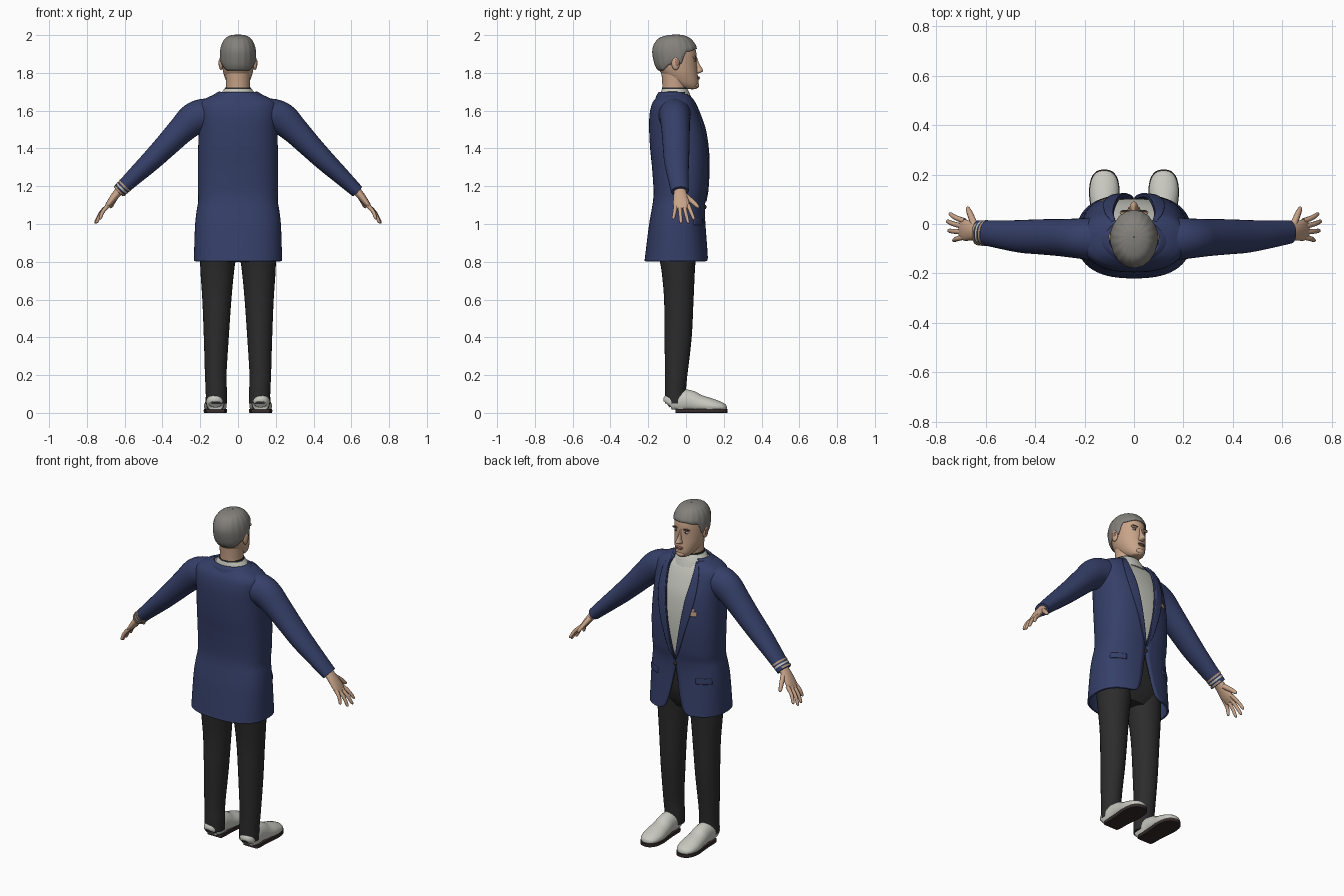
import bpy, bmesh
from math import sin, cos, asin, pi, radians
from mathutils import Vector

if "Cube" in bpy.data.objects:
    bpy.data.objects.remove(bpy.data.objects["Cube"])


def material(name, r, g, b):
    m = bpy.data.materials.new(name)
    m.use_nodes = True
    m.diffuse_color = (r, g, b, 1)
    m.node_tree.nodes["Principled BSDF"].inputs["Base Color"].default_value = (r, g, b, 1)
    return m


NAVY = material("navy cloth", .036, .05, .14)
BLACK = material("black cloth", .025, .025, .025)
WHITE = material("off white", .58, .58, .53)
SKIN = material("skin", .58, .37, .25)
HAIR = material("grey hair", .23, .22, .20)
SOLE = material("dark brown", .035, .025, .024)
TAN = material("tan trim", .50, .33, .22)
LIP = material("lip", .38, .19, .14)


def finish(name, bm, mat, mirror=False, thick=0):
    bmesh.ops.recalc_face_normals(bm, faces=bm.faces)
    me = bpy.data.meshes.new(name)
    bm.to_mesh(me)
    bm.free()
    me.materials.append(mat)
    me.shade_smooth()
    me.set_sharp_from_angle(angle=radians(45))
    ob = bpy.data.objects.new(name, me)
    bpy.context.scene.collection.objects.link(ob)
    if thick:
        s = ob.modifiers.new("thickness", "SOLIDIFY")
        s.thickness, s.offset = thick, 0
    if mirror:
        ob.modifiers.new("both sides", "MIRROR")
    return ob


def spline(rows, u):
    """Smooth value between rows of numbers, u counted in rows."""
    i = min(int(u), len(rows) - 2)
    f = u - i
    a, b, c, d = (rows[max(0, min(k, len(rows) - 1))] for k in range(i - 1, i + 3))
    return [q + f * (r - p) / 2 + f * f * (p - 2.5 * q + 2 * r - s / 2)
            + f ** 3 * (s - p + 3 * (q - r)) / 2 for p, q, r, s in zip(a, b, c, d)]


def skin_rings(bm, rings, closed, caps):
    vs = [[bm.verts.new(p) for p in ring] for ring in rings]
    n = len(vs[0])
    for a, b in zip(vs, vs[1:]):
        for j in range(n if closed else n - 1):
            k = (j + 1) % n
            bm.faces.new((a[j], a[k], b[k], b[j]))
    if caps:
        bm.faces.new(vs[0])
        bm.faces.new(vs[-1])


def patch(name, mat, f, nu=40, nt=48, closed=False, caps=False, **kw):
    """Surface from f(a, b), a and b running from 0 to 1."""
    bm = bmesh.new()
    m = nt if closed else nt - 1
    skin_rings(bm, [[f(i / (nu - 1), j / m) for j in range(nt)] for i in range(nu)], closed, caps)
    return finish(name, bm, mat, **kw)


def tube(name, mat, rows, n=20, side=(0, 1, 0), steps=5, lo=None, hi=None, mirror=True):
    """Tube through rows of x, y, z, radius across the side vector, radius along it."""
    bm, rings, side = bmesh.new(), [], Vector(side)
    total = (len(rows) - 1) * steps
    for i in range(total + 1):
        u = i / steps
        x, y, z, rn, rs = spline(rows, u)
        t = Vector(spline(rows, min(u + .05, len(rows) - 1))[:3]) - Vector(spline(rows, max(u - .05, 0))[:3])
        nrm = side.cross(t).normalized()
        s = t.cross(nrm).normalized()
        ring = []
        for j in range(n):
            a = 2 * pi * j / n
            p = Vector((x, y, z)) + nrm * rn * cos(a) + s * rs * sin(a)
            if lo is not None:
                p.z = min(max(p.z, lo), hi)
            ring.append(p)
        rings.append(ring)
    skin_rings(bm, rings, True, True)
    return finish(name, bm, mat, mirror)


def point(rows, u, t, off=0., p=1.):
    """Point on a body of rows z, half width, front y, back y; t is 0 at the face side."""
    z, w, yf, yb = spline(rows, u)[:4]
    s, c = sin(t), cos(t)
    x = (w + off) * abs(s) ** p * (1 if s > 0 else -1)
    y = ((yf - yb) / 2 + off) * abs(c) ** p * (1 if c > 0 else -1)
    return Vector((x, (yf + yb) / 2 + y, z))


def loft(name, mat, rows, off=0., p=1., u0=0, caps=True, **kw):
    top = len(rows) - 1
    return patch(name, mat, lambda a, b: point(rows, u0 + a * (top - u0), 2 * pi * b, off, p),
                 closed=True, caps=caps, **kw)


def ball(name, mat, loc, scale, mirror=False):
    bm = bmesh.new()
    bmesh.ops.create_uvsphere(bm, u_segments=20, v_segments=12, radius=1)
    for v in bm.verts:
        v.co = Vector(loc) + Vector([q * s for q, s in zip(v.co, scale)])
    return finish(name, bm, mat, mirror)


# Jacket rows: height, half width, front, back, half opening, lapel width
coat = [(.803, .229, .115, -.215, .10, 0), (.825, .228, .113, -.212, .062, 0),
        (.9, .226, .106, -.203, .036, 0), (1.0, .222, .098, -.19, .016, 0),
        (1.07, .214, .095, -.178, .003, 0), (1.12, .206, .098, -.17, .003, .004),
        (1.18, .207, .108, -.167, .014, .02), (1.3, .208, .115, -.175, .036, .034),
        (1.4, .206, .112, -.185, .052, .045), (1.5, .203, .098, -.19, .066, .05),
        (1.58, .205, .072, -.188, .078, .04), (1.635, .20, .048, -.175, .082, .03),
        (1.665, .16, .03, -.155, .078, .02), (1.685, .11, .015, -.14, .072, .01)]
P = .8


def edge_angle(u, extra=0.):
    row = spline(coat, u)
    x = max(row[4], .002) + extra * row[5]
    return asin(min(1, x / row[1]) ** (1 / P))


def coat_point(a, b):
    u = a * (len(coat) - 1)
    g = edge_angle(u)
    return point(coat, u, g + (2 * pi - 2 * g) * b, 0, P)


def lapel_point(a, b):
    u = 5 + 7.7 * a
    g, h = edge_angle(u), edge_angle(u, 1)
    return point(coat, u, g + (h - g) * b, .007, P)


def coat_plate(name, mat, u0, u1, t0, t1, mirror=False, off=.005):
    patch(name, mat, lambda a, b: point(coat, u0 + (u1 - u0) * a, t0 + (t1 - t0) * b, off, P),
          6, 10, thick=.006, mirror=mirror)


patch("jacket_body", NAVY, coat_point, 66, 73, thick=.01)
patch("lapels", NAVY, lapel_point, 40, 8, thick=.008, mirror=True)
coat_plate("pocket_flaps", NAVY, 2.95, 3.35, .5, 1.05, True)
coat_plate("chest_badge", TAN, 8.05, 8.3, -.62, -.34)
coat_plate("chest_badge_crest", TAN, 8.3, 8.45, -.53, -.43)
ball("jacket_button", SOLE, (0, .101, 1.09), (.011, .007, .011))
loft("shirt", WHITE, coat, -.013, P, 5)

# Collars
loft("shirt_collar", WHITE, [(1.65, .105, .035, -.135), (1.685, .094, .022, -.134), (1.714, .073, .008, -.128)])
loft("collar_band", BLACK, [(1.712, .072, .008, -.128), (1.722, .069, .006, -.126)])
folded = [(1.655, .145, .02, -.158), (1.68, .125, .015, -.15), (1.695, .1, .01, -.14)]
patch("jacket_collar", NAVY, lambda a, b: point(folded, 2 * a, .75 + (2 * pi - 1.5) * b), 8, 48, thick=.012)

# Sleeves with bands on one cuff
tube("sleeves", NAVY, [(.07, -.06, 1.575, .08, .08), (.17, -.06, 1.577, .087, .085),
                       (.235, -.058, 1.555, .086, .08), (.30, -.055, 1.497, .073, .075),
                       (.38, -.052, 1.415, .063, .071), (.46, -.05, 1.335, .055, .066),
                       (.55, -.042, 1.25, .045, .056), (.632, -.032, 1.172, .035, .047)], 28)
for k, mat in enumerate((TAN, WHITE, TAN)):
    x = .596 + k * .013
    z = 1.207 - k * .013
    tube("cuff_band_%d" % (k + 1), mat, [(-x, -.037, z, .041 - k * .001, .053 - k * .001),
                                         (-x - .007, -.036, z - .007, .040 - k * .001, .052 - k * .001)],
         24, mirror=False)

# Hands
tube("palms", SKIN, [(.615, -.032, 1.19, .024, .03), (.65, -.03, 1.15, .021, .036),
                     (.682, -.025, 1.108, .016, .043), (.703, -.022, 1.08, .009, .036)])
tips = ((.012, .742, .04, 1.03), (-.011, .752, .01, 1.012), (-.033, .747, -.027, 1.012), (-.053, .728, -.066, 1.032))
for k, (y, tx, ty, tz) in enumerate(tips):
    tube("finger_%d" % (k + 1), SKIN, [(.685, y, 1.1, .011, .011), ((.69 + tx) / 2 + .006, (y + ty) / 2, (1.1 + tz) / 2, .01, .01),
                                       (tx, ty, tz, .008, .008), (tx + .003, ty, tz - .008, .002, .002)], 10)
tube("thumbs", SKIN, [(.645, -.005, 1.15, .015, .015), (.662, .038, 1.115, .012, .013),
                      (.672, .062, 1.092, .009, .009), (.674, .07, 1.086, .002, .002)], 10)

# Trousers
loft("trouser_seat", BLACK, [(.80, .12, .03, -.13), (.86, .19, .06, -.16),
                             (.95, .2, .08, -.165), (1.12, .185, .08, -.15)], 0, P)
tube("trouser_legs", BLACK, [(.1, -.045, 1.0, .095, .1), (.105, -.045, .85, .096, .099),
                             (.11, -.041, .75, .089, .088), (.112, -.038, .6, .077, .078),
                             (.115, -.042, .4, .066, .072), (.118, -.052, .2, .057, .059),
                             (.115, -.056, .12, .056, .056), (.115, -.056, .05, .056, .055)], 28)

# Shoes
last = [(-.1, .045, .02, .03), (-.085, .055, .05, .045), (-.03, .06, .065, .05), (.02, .06, .06, .051),
        (.07, .046, .05, .055), (.13, .036, .042, .06), (.18, .03, .03, .052), (.208, .026, .018, .032),
        (.217, .025, .003, .005)]
tube("shoe_uppers", WHITE, [(.12, y, z, h, w) for y, z, h, w in last], 28, (1, 0, 0), lo=.018, hi=1)
tube("shoe_soles", SOLE, [(.12, max(y, -.055) + k * .0005, .012, .05, w + .002) for k, (y, z, h, w) in enumerate(last)],
     28, (1, 0, 0), lo=0, hi=.02)

# Head and neck
head = [(1.713, .002, .035, .03), (1.716, .025, .055, 0), (1.724, .04, .062, -.04), (1.748, .058, .066, -.085),
        (1.79, .075, .062, -.125), (1.83, .083, .058, -.15), (1.88, .086, .056, -.164),
        (1.92, .084, .052, -.167), (1.955, .074, .035, -.155), (1.981, .055, .01, -.13),
        (1.993, .03, -.02, -.09), (1.997, .002, -.05, -.055)]
loft("head", SKIN, head)
loft("neck", SKIN, [(1.64, .07, .015, -.13), (1.72, .064, .005, -.125), (1.8, .066, .01, -.13)])


def smooth(x, a, b):
    x = max(0, min(1, (x - a) / (b - a)))
    return x * x * (3 - 2 * x)


def hair_point(a, b):
    t = 2 * pi * b
    d = min(t, 2 * pi - t)
    low = 7.15 - .3 * smooth(d, .3, .9) - 1.5 * smooth(d, 1.0, 1.4) - .75 * smooth(d, 1.8, 2.5)
    u = low + (11 - low) * a
    swell = .008 * smooth(a, -.1, .12) + .0008 * cos(18 * t)
    p = point(head, u, t, swell * (1 - smooth(a, .85, 1)))
    p.z += .004 * a
    return p


patch("hair", HAIR, hair_point, 30, 96, closed=True, thick=.005)

# Face
loft("nose", SKIN, [(1.797, .006, .064, .04), (1.802, .016, .08, .04), (1.812, .017, .091, .04),
                    (1.825, .012, .085, .04), (1.85, .008, .07, .035), (1.885, .008, .057, .03)], nu=20, nt=20)
ball("ears", SKIN, (.09, -.055, 1.85), (.012, .022, .035), True)
ball("ear_hollows", LIP, (.099, -.05, 1.853), (.004, .01, .019), True)
ball("eyes", WHITE, (.033, .044, 1.866), (.014, .007, .006), True)
ball("irises", SOLE, (.032, .048, 1.866), (.006, .005, .0055), True)
ball("brow_ridges", SKIN, (.034, .045, 1.882), (.024, .01, .007), True)
ball("eyebrows", SOLE, (.035, .05, 1.886), (.02, .007, .003), True)
ball("upper_lip", LIP, (0, .064, 1.777), (.024, .009, .004))
ball("lower_lip", LIP, (0, .065, 1.769), (.02, .009, .004))
ball("chin", SKIN, (0, .054, 1.735), (.028, .016, .016))
